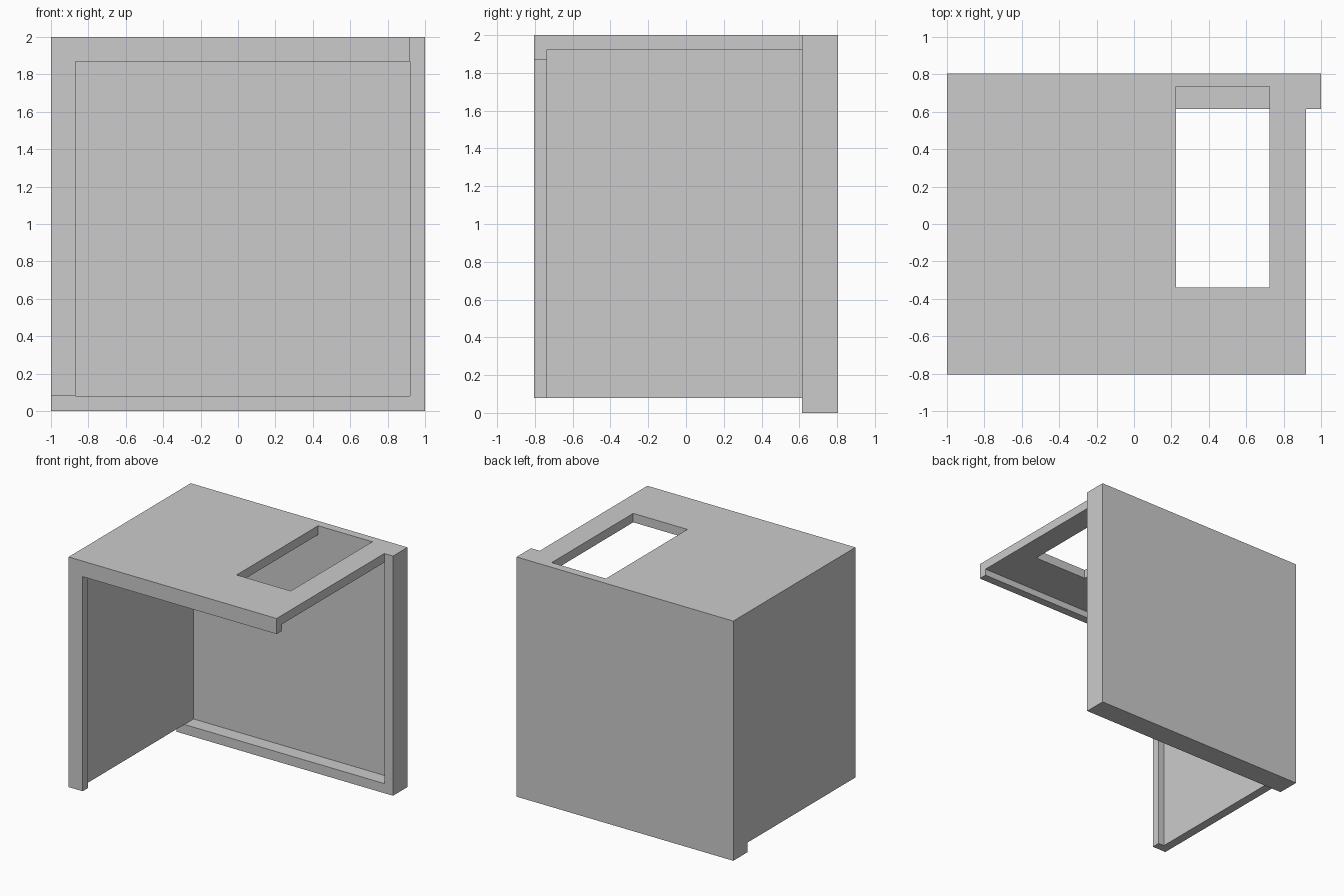
import bpy
import bmesh
from mathutils import Vector

if "Cube" in bpy.data.objects:
    bpy.data.objects.remove(bpy.data.objects["Cube"])


def box(name, x, y, z):
    """Box spanning the given (min, max) ranges."""
    bm = bmesh.new()
    bmesh.ops.create_cube(bm, size=1)
    for v in bm.verts:
        v.co = Vector([r[0] if c < 0 else r[1] for c, r in zip(v.co, (x, y, z))])
    mesh = bpy.data.meshes.new(name)
    bm.to_mesh(mesh)
    bm.free()
    obj = bpy.data.objects.new(name, mesh)
    bpy.context.collection.objects.link(obj)
    return obj


def carve(target, name, x, y, z):
    """Subtract a hidden box from the target."""
    cutter = box(name, x, y, z)
    cutter.hide_render = True
    cutter.display_type = 'WIRE'
    mod = target.modifiers.new(name, 'BOOLEAN')
    mod.operation = 'DIFFERENCE'
    mod.solver = 'EXACT'
    mod.object = cutter


# Solid block that becomes the thin-walled casing
casing = box("casing", (-1, 1), (-0.805, 0.805), (0, 2))

# Hollow interior
carve(casing, "cavity_cutter", (-0.925, 0.92), (-0.735, 0.735), (0.08, 1.925))

# Floor and right wall removed, leaving only rims on the back panel
carve(casing, "floor_cutter", (-1.2, 1.2), (-1, 0.615), (-0.2, 0.08))
carve(casing, "right_side_cutter", (0.92, 1.2), (-1, 0.615), (-0.2, 2.2))

# Front opening, leaving lips along the left and top edges
carve(casing, "front_opening_cutter", (-0.87, 1.1), (-0.9, -0.6), (-0.1, 1.87))

# Rectangular hatch through the top, flush with the back panel
carve(casing, "hatch_cutter", (0.225, 0.725), (-0.34, 0.735), (1.8, 2.1))
